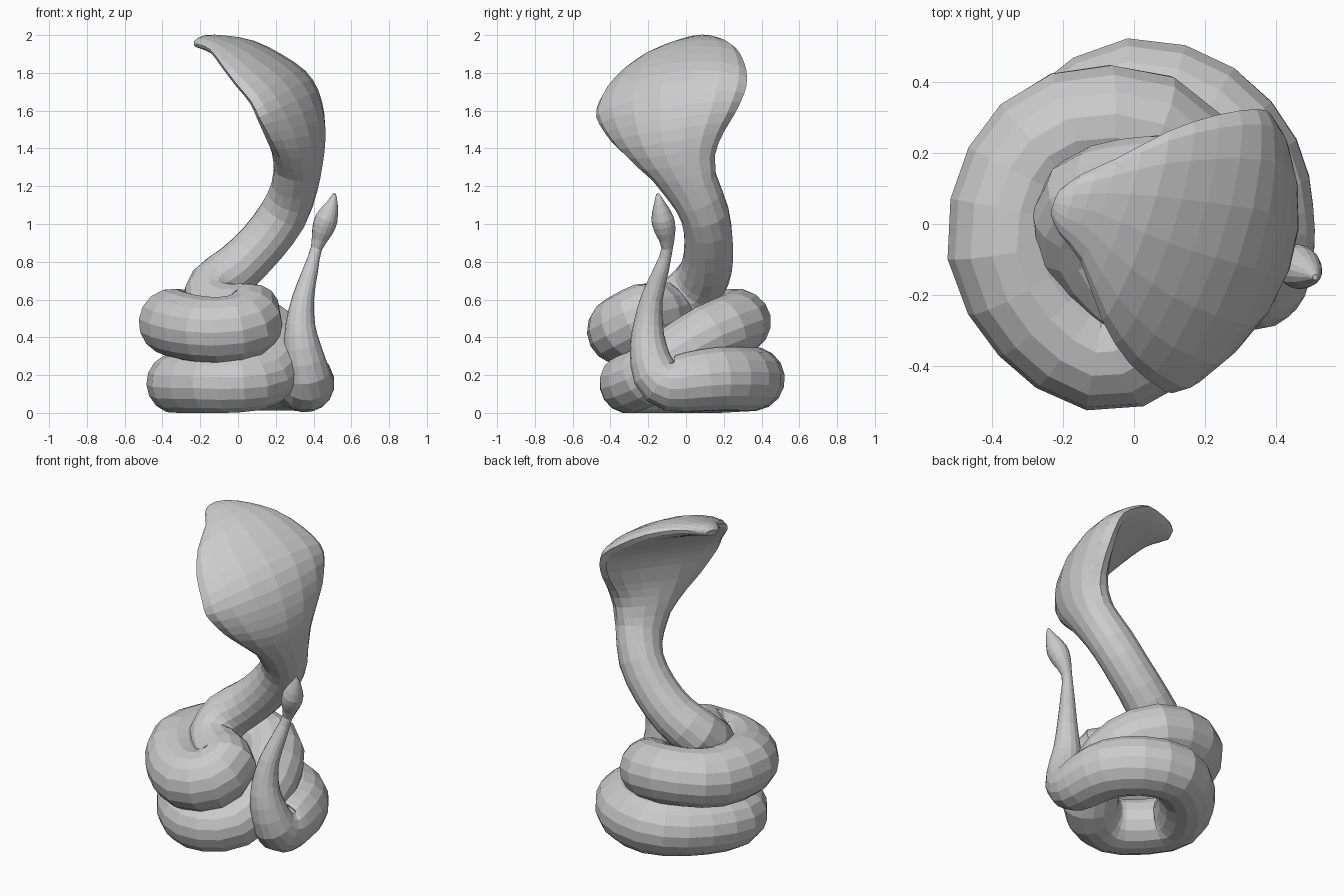
import bpy, bmesh, math
from mathutils import Vector

cube = bpy.data.objects.get("Cube")
if cube:
    bpy.data.objects.remove(cube, do_unlink=True)

SIDES, STEPS = 16, 2

grey = bpy.data.materials.new("grey skin")
grey.use_nodes = True
colour = (0.6, 0.6, 0.6, 1)
grey.diffuse_color = colour
grey.node_tree.nodes["Principled BSDF"].inputs["Base Color"].default_value = colour

# Head and hood: x, y, z, half width, half depth, forward curl of the edges
hood = [
    (-.22, .06, 1.955, .04, .02, 0), (-.18, .055, 1.963, .09, .035, 0),
    (-.1, .04, 1.95, .155, .045, 0), (.01, -.01, 1.91, .285, .06, .02),
    (.13, -.055, 1.835, .375, .07, .04), (.24, -.085, 1.745, .42, .08, .05),
    (.3, -.105, 1.65, .42, .09, .06), (.325, -.1, 1.54, .37, .105, .05),
    (.33, -.09, 1.44, .3, .115, .035), (.32, -.05, 1.33, .215, .12, .01),
    (.3, .03, 1.2, .15, .12, 0)]

# Neck, two coils and upright tail: x, y, z, radius
body = [
    (.24, .1, 1.05, .13), (.13, .12, .9, .13),
    (0, .11, .77, .135), (-.12, .06, .67, .145), (-.14, -.04, .58, .145),
    (-.05, -.13, .53, .16), (.06, -.21, .51, .18), (.03, -.31, .46, .18),
    (-.1, -.35, .435, .178), (-.25, -.25, .45, .178), (-.35, -.07, .48, .178),
    (-.31, .14, .48, .175), (-.18, .265, .49, .17), (.04, .26, .465, .172),
    (.17, .115, .405, .168), (.21, -.06, .3, .16), (.14, -.22, .19, .16),
    (0, -.3, .16, .16), (-.15, -.27, .155, .16), (-.31, -.09, .155, .16),
    (-.3, .07, .16, .165), (-.17, .26, .17, .165), (0, .355, .18, .17),
    (.19, .3, .18, .17), (.31, .16, .18, .17), (.35, .02, .165, .16),
    (.365, -.09, .155, .145), (.365, -.165, .21, .122), (.34, -.2, .35, .098),
    (.33, -.2, .47, .078), (.345, -.18, .61, .058), (.385, -.13, .76, .04),
    (.415, -.1, .87, .03), (.445, -.11, .96, .055), (.47, -.125, 1.03, .06),
    (.5, -.14, 1.11, .03), (.51, -.15, 1.16, .008)]

stations = hood + [(x, y, z, r, r, 0) for x, y, z, r in body]


def smooth_rows(rows):
    """Catmull-Rom interpolation of every value in the rows."""
    pts = [Vector(r) for r in rows]
    out = []
    for i in range(len(pts) - 1):
        a, b, c = pts[max(i - 1, 0)], pts[i], pts[i + 1]
        d = pts[min(i + 2, len(pts) - 1)]
        for k in range(STEPS):
            t = k / STEPS
            out.append(b + (c - a) * (t / 2)
                       + (a * 2 - b * 5 + c * 4 - d) * (t * t / 2)
                       + (b * 3 - a - c * 3 + d) * (t ** 3 / 2))
    return out + [pts[-1]]


def sweep(name, rows, side, fixed):
    """Skin rings along a path; the first rings keep one width direction."""
    bm = bmesh.new()
    rings = []
    side = side.normalized()
    for i, row in enumerate(rows):
        ahead = rows[min(i + 1, len(rows) - 1)]
        behind = rows[max(i - 1, 0)]
        along = (Vector(ahead[:3]) - Vector(behind[:3])).normalized()
        if i >= fixed:
            side = (side - along * side.dot(along)).normalized()
        back = along.cross(side).normalized()
        wide, deep, curl = row[3:]
        ring = []
        for k in range(SIDES):
            a = math.tau * k / SIDES
            p = (Vector(row[:3]) + side * wide * math.cos(a)
                 + back * (deep * math.sin(a) - curl * math.cos(a) ** 2))
            p.z = max(p.z, 0)
            ring.append(bm.verts.new(p))
        rings.append(ring)
    for r, s in zip(rings, rings[1:]):
        for k in range(SIDES):
            n = (k + 1) % SIDES
            bm.faces.new((r[k], r[n], s[n], s[k]))
    bm.faces.new(rings[0])
    bm.faces.new(rings[-1])
    bmesh.ops.recalc_face_normals(bm, faces=bm.faces)
    mesh = bpy.data.meshes.new(name)
    bm.to_mesh(mesh)
    bm.free()
    mesh.materials.append(grey)
    obj = bpy.data.objects.new(name, mesh)
    bpy.context.collection.objects.link(obj)


# One continuous body from the nose to the tail tip
sweep("coiled_snake_body", smooth_rows(stations), Vector((.33, .94, .15)),
      (len(hood) - 1) * STEPS)
